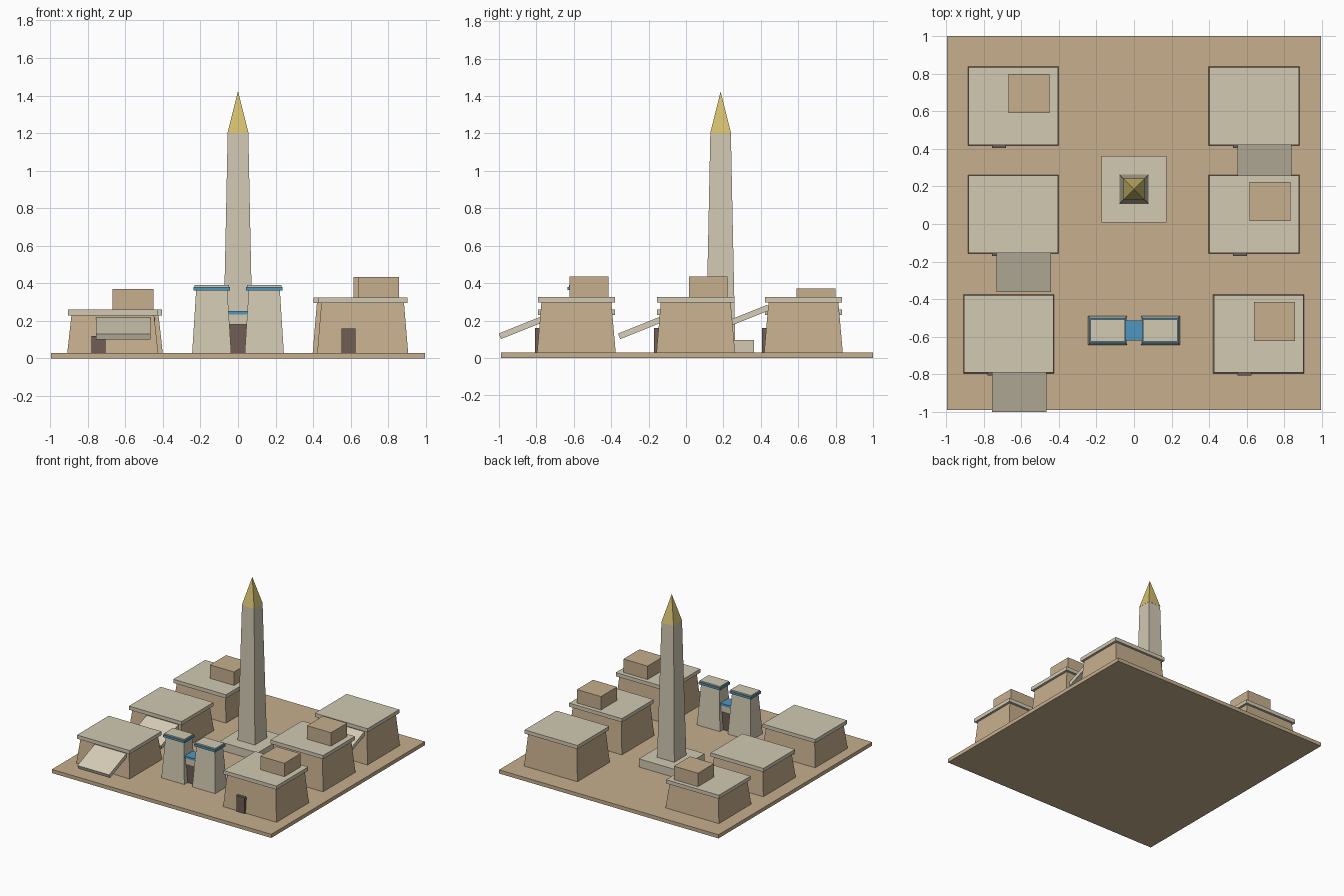
import bpy
import bmesh
from math import atan
from mathutils import Matrix

cube = bpy.data.objects.get("Cube")
if cube:
    bpy.data.objects.remove(cube, do_unlink=True)


def material(name, rgb):
    m = bpy.data.materials.new(name)
    m.use_nodes = True
    color = (*rgb, 1.0)
    m.diffuse_color = color
    m.node_tree.nodes["Principled BSDF"].inputs["Base Color"].default_value = color
    return m


sand = material("sand_brick", (0.57, 0.43, 0.27))
stone = material("pale_stone", (0.64, 0.585, 0.45))
cloth = material("awning_cloth", (0.68, 0.62, 0.48))
wood = material("dark_wood", (0.16, 0.11, 0.09))
blue = material("blue_trim", (0.08, 0.31, 0.52))
gold = material("gold", (0.66, 0.52, 0.16))


def block(name, mat, center, bottom, top, half, top_half=None, tilt=0.0):
    """Box from bottom to top; the top may have its own half sizes."""
    top_half = half if top_half is None else top_half
    height = top - bottom
    bm = bmesh.new()
    bmesh.ops.create_cube(bm, size=2.0)
    for v in bm.verts:
        h = top_half if v.co.z > 0 else half
        v.co.x *= h[0]
        v.co.y *= h[1]
        v.co.z *= height / 2
    bmesh.ops.remove_doubles(bm, verts=bm.verts, dist=1e-5)
    bm.transform(Matrix.Rotation(tilt, 4, "X"))
    mesh = bpy.data.meshes.new(name)
    bm.to_mesh(mesh)
    bm.free()
    mesh.materials.append(mat)
    obj = bpy.data.objects.new(name, mesh)
    obj.location = (*center, (bottom + top) / 2)
    bpy.context.collection.objects.link(obj)
    return obj


FLOOR = 0.03
block("ground", sand, (0, 0.005), 0, FLOOR, (0.995, 0.995))


# Houses: tapered walls, overhanging roof, door, then a roof room or an awning
def house(name, x, y, height, door_top, room, awning):
    eave = height - 0.03
    block(name + "_walls", sand, (x, y), FLOOR, eave, (0.242, 0.21), (0.22, 0.187))
    block(name + "_roof", stone, (x, y), eave, height, (0.239, 0.206))
    block(name + "_door", wood, (x - 0.076, y - 0.207), 0.005, door_top, (0.038, 0.015))
    if room:
        block(name + "_roof_room", sand, (x + 0.084, y + 0.067),
              height, height + 0.11, (0.109, 0.104))
    if awning:
        mid = height - 0.1
        block(name + "_awning", cloth, (x + 0.056, y - 0.298),
              mid - 0.016, mid + 0.016, (0.144, 0.12), tilt=atan(0.4))


LOW, TALL = 0.26, 0.325
house("back_right_house", -0.643, 0.628, LOW, 0.12, True, False)
house("middle_right_house", -0.643, 0.052, LOW, 0.12, False, True)
house("front_right_house", -0.667, -0.586, LOW, 0.12, False, True)
house("back_left_house", 0.64, 0.628, TALL, 0.16, False, True)
house("middle_left_house", 0.64, 0.052, TALL, 0.16, True, False)
house("front_left_house", 0.664, -0.586, TALL, 0.16, True, False)

# Gate: two tapered towers with trims and caps, joined by a doorway
GATE_Y = -0.567
for side, label in ((-1, "right"), (1, "left")):
    c = (side * 0.14, GATE_Y)
    block(f"gate_{label}_tower", stone, c, FLOOR, 0.365, (0.104, 0.077), (0.083, 0.053))
    block(f"gate_{label}_trim", blue, c, 0.362, 0.38, (0.097, 0.066))
    block(f"gate_{label}_cap", stone, c, 0.38, 0.39, (0.092, 0.058))
block("gate_doorway", wood, (0, GATE_Y), 0.02, 0.18, (0.05, 0.035))
block("gate_lintel", stone, (0, GATE_Y), 0.18, 0.235, (0.06, 0.046))
block("gate_lintel_trim", blue, (0, GATE_Y), 0.235, 0.252, (0.06, 0.053))

# Obelisk: plinth, two shaft sections and a golden point
c = (0, 0.185)
block("obelisk_plinth", stone, c, FLOOR, 0.097, (0.174, 0.178))
block("obelisk_lower_shaft", stone, c, 0.097, 0.66, (0.078, 0.078), (0.066, 0.066))
block("obelisk_upper_shaft", stone, c, 0.66, 1.2, (0.066, 0.066), (0.055, 0.055))
block("obelisk_point", gold, c, 1.2, 1.425, (0.056, 0.056), (0, 0))
